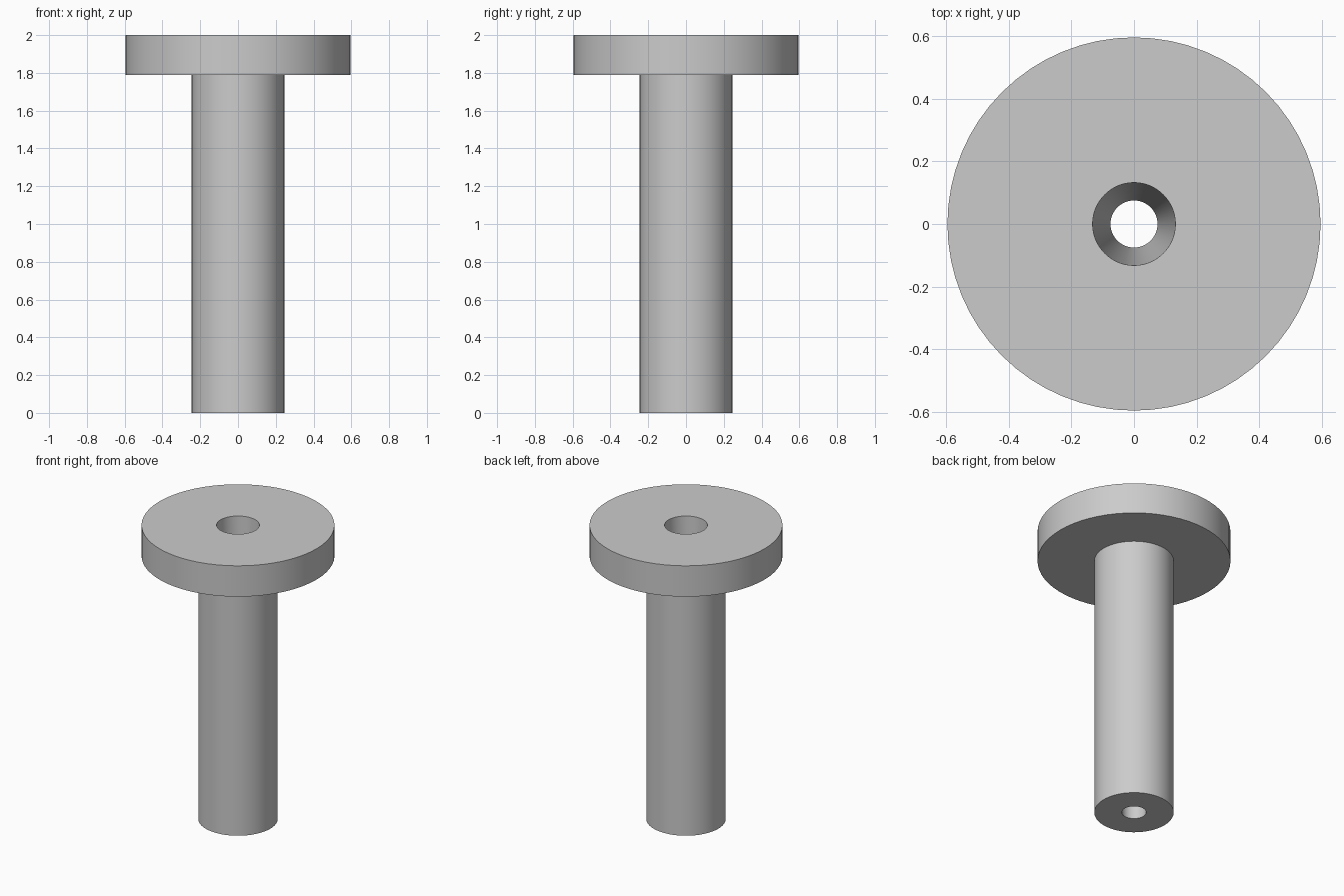
import bpy, bmesh, math

cube = bpy.data.objects.get("Cube")
if cube:
    bpy.data.objects.remove(cube, do_unlink=True)

SIDES = 64


def flat_material(name, color):
    mat = bpy.data.materials.new(name)
    mat.use_nodes = True
    mat.diffuse_color = color
    mat.node_tree.nodes["Principled BSDF"].inputs["Base Color"].default_value = color
    return mat


def lathe(name, profile, mat):
    """Revolve a closed (radius, height) profile around the z axis."""
    bm = bmesh.new()
    rings = []
    for radius, height in profile:
        angles = [math.tau * i / SIDES for i in range(SIDES)]
        rings.append([bm.verts.new((radius * math.cos(a), radius * math.sin(a), height))
                      for a in angles])
    for lower, upper in zip(rings, rings[1:] + rings[:1]):
        for i in range(SIDES):
            j = (i + 1) % SIDES
            bm.faces.new((lower[i], lower[j], upper[j], upper[i]))
    bmesh.ops.recalc_face_normals(bm, faces=bm.faces)
    mesh = bpy.data.meshes.new(name)
    bm.to_mesh(mesh)
    bm.free()
    mesh.materials.append(mat)
    obj = bpy.data.objects.new(name, mesh)
    bpy.context.collection.objects.link(obj)
    bpy.ops.object.select_all(action="DESELECT")
    obj.select_set(True)
    bpy.context.view_layer.objects.active = obj
    bpy.ops.object.shade_smooth_by_angle(angle=math.radians(30))
    return obj


# Flanged sleeve: stem, wide head and a bore tapering down through both
stem, head = 0.245, 0.595
bore_bottom, bore_top = 0.075, 0.132
underside, top = 1.79, 2.0
lathe("flanged_sleeve",
      [(bore_bottom, 0), (stem, 0), (stem, underside),
       (head, underside), (head, top), (bore_top, top)],
      flat_material("light grey", (0.6, 0.6, 0.6, 1)))
